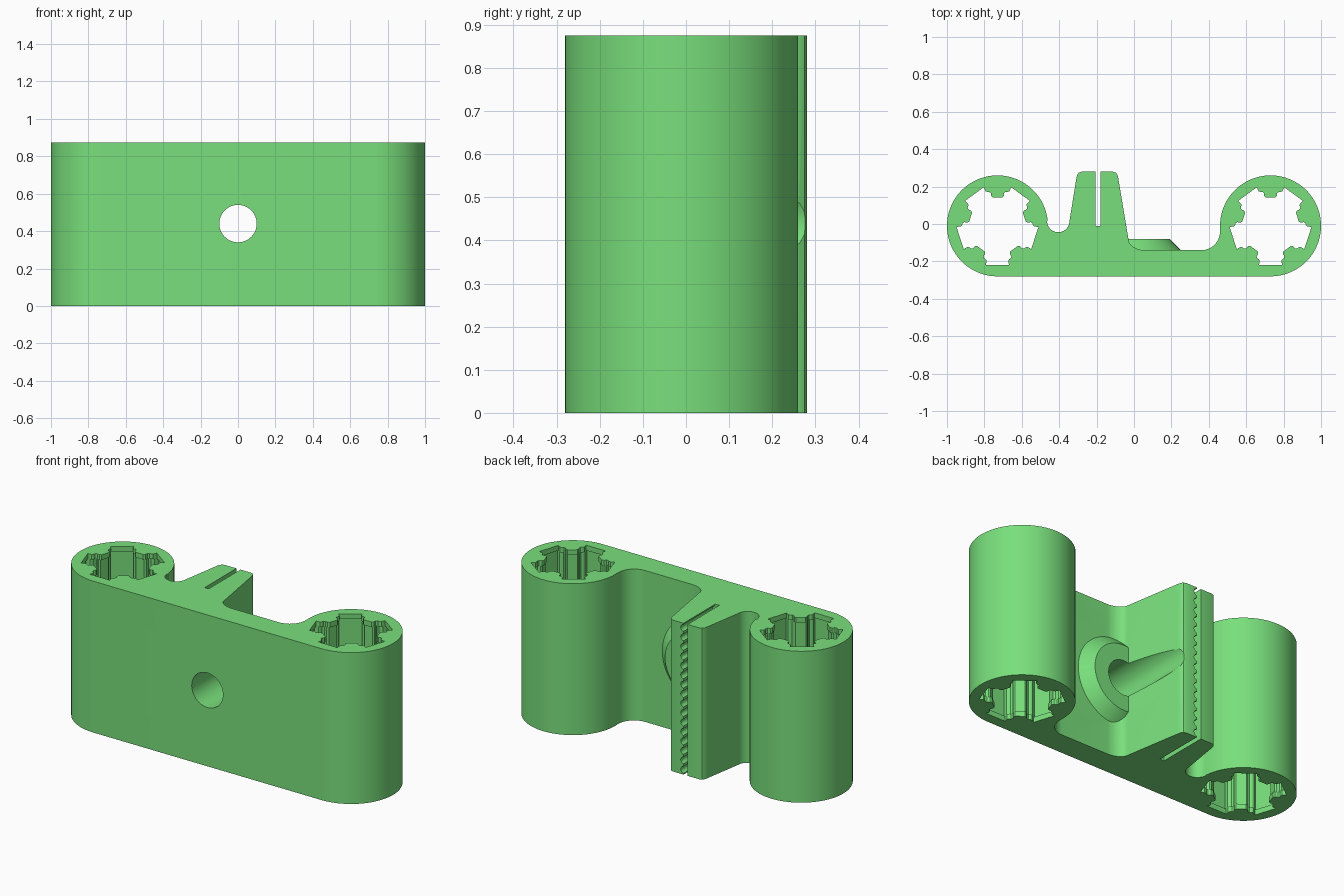
import bpy, bmesh
from math import sin, cos, radians, pi
from mathutils import Matrix

if "Cube" in bpy.data.objects:
    bpy.data.objects.remove(bpy.data.objects["Cube"])

H = 0.875          # height of the extrusion
CX, CY = 0.73, -0.01   # bearing tube centres
R = 0.27


def arc(cx, cy, r, a0, a1, n):
    return [(cx + r * cos(radians(a0 + (a1 - a0) * i / n)),
             cy + r * sin(radians(a0 + (a1 - a0) * i / n))) for i in range(n + 1)]


def add_prism(bm, pts, z0, z1):
    low = [bm.verts.new((x, y, z0)) for x, y in pts]
    top = [bm.verts.new((x, y, z1)) for x, y in pts]
    bm.faces.new(low[::-1])
    bm.faces.new(top)
    n = len(pts)
    for i in range(n):
        j = (i + 1) % n
        bm.faces.new((low[i], low[j], top[j], top[i]))


def add_cone_y(bm, x, z, y0, y1, r0, r1, seg):
    # cone or cylinder running along +y
    m = Matrix.Translation((x, (y0 + y1) / 2, z)) @ Matrix.Rotation(-pi / 2, 4, 'X')
    bmesh.ops.create_cone(bm, cap_ends=True, segments=seg, radius1=r0, radius2=r1,
                          depth=y1 - y0, matrix=m)


def finish(bm, name):
    bmesh.ops.recalc_face_normals(bm, faces=bm.faces)
    me = bpy.data.meshes.new(name)
    bm.to_mesh(me)
    bm.free()
    ob = bpy.data.objects.new(name, me)
    bpy.context.collection.objects.link(ob)
    return ob


def boolean(target, tool, op):
    mod = target.modifiers.new(tool.name, 'BOOLEAN')
    mod.operation, mod.object, mod.solver = op, tool, 'EXACT'
    tool.hide_render = True
    bpy.context.view_layer.objects.active = target
    bpy.ops.object.modifier_apply(modifier=mod.name)
    bpy.data.objects.remove(tool)


def star(cx, scale):
    # five-lobed bearing bore with short gripping teeth between lobes
    half = [(0.219, 16.5), (0.196, 17), (0.189, 19.5), (0.187, 22.5),
            (0.178, 24.5), (0.163, 24), (0.153, 26.5)]
    pts = []
    for k in range(5):
        mid = -90 + 72 * k
        for r, a in [(r, -a) for r, a in reversed(half)] + half:
            t = radians(mid + a)
            pts.append((cx + scale * r * cos(t), CY + scale * r * sin(t)))
    return pts


# main body profile: two tubes, back plate, clamp pad with belt slot
profile = arc(CX, CY, R, -90, 185, 56)
profile += arc(0.36, -0.04, 0.1, 0, -90, 14)
profile += [(0.06 - 0.09 * sin(t * pi / 20), -0.08 - 0.06 * cos(t * pi / 20)) for t in range(11)]
profile += [(-0.084, 0.245), (-0.088, 0.262), (-0.097, 0.275), (-0.115, 0.28)]
profile += [(-0.18, 0.28), (-0.18, -0.01), (-0.206, -0.01), (-0.206, 0.28)]
profile += [(-0.28, 0.28), (-0.295, 0.275), (-0.304, 0.262), (-0.308, 0.245)]
profile += arc(-0.405, 0.016, 0.06, 0, -180, 18)
profile += arc(-CX, CY, R, 6, 270, 56)
bm = bmesh.new()
add_prism(bm, profile, 0, H)
body = finish(bm, "carriage_body")

# chamfered boss around the screw hole
bm = bmesh.new()
add_cone_y(bm, 0, 0.44, -0.2, -0.08, 0.31, 0.19, 64)
boolean(body, finish(bm, "screw_boss"), 'UNION')

# screw hole, also grooving the pad side
bm = bmesh.new()
add_cone_y(bm, 0, 0.44, -0.5, 0.5, 0.1, 0.1, 64)
boolean(body, finish(bm, "screw_hole_cutter"), 'DIFFERENCE')

# bearing bores, slightly wider between the end lips
for scale, z0, z1 in ((1.0, -0.1, H + 0.1), (1.05, 0.03, H - 0.03)):
    bm = bmesh.new()
    for side in (-1, 1):
        add_prism(bm, star(side * CX, scale), z0, z1)
    boolean(body, finish(bm, "bore_cutter"), 'DIFFERENCE')

# belt tooth grooves along the slot wall
bm = bmesh.new()
for i in range(16):
    add_cone_y(bm, -0.182, 0.0273 + i * 0.0547, -0.0095, 0.4, 0.02, 0.02, 16)
boolean(body, finish(bm, "belt_tooth_cutter"), 'DIFFERENCE')

# shading and colour
mat = bpy.data.materials.new("green_plastic")
mat.diffuse_color = (0.19, 0.74, 0.2, 1)
mat.use_nodes = True
mat.node_tree.nodes["Principled BSDF"].inputs["Base Color"].default_value = mat.diffuse_color
body.data.materials.clear()
body.data.materials.append(mat)
bpy.ops.object.select_all(action='DESELECT')
body.select_set(True)
bpy.context.view_layer.objects.active = body
bpy.ops.object.shade_smooth_by_angle(angle=radians(25))
